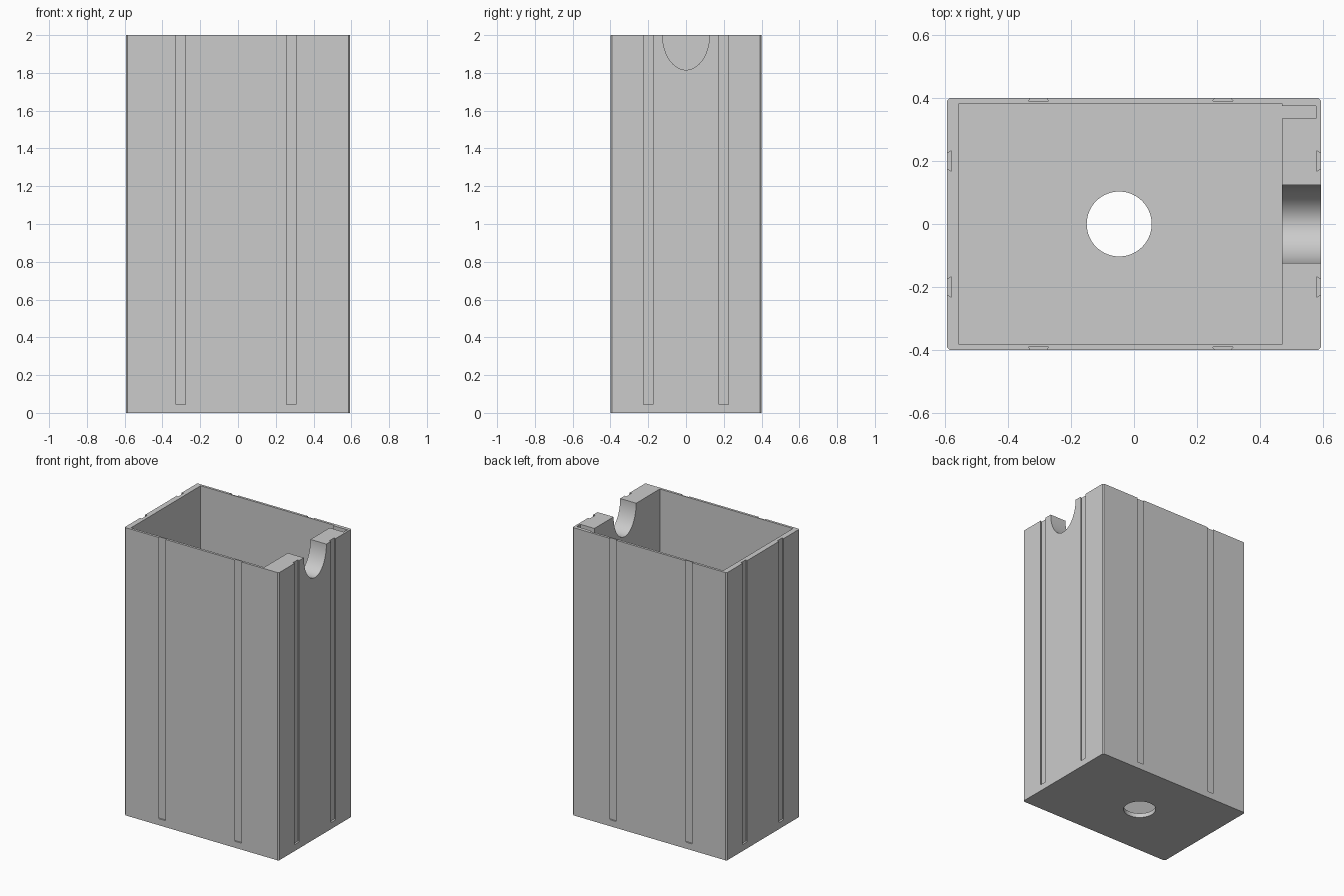
import bpy, bmesh
from math import pi, sin, cos, radians
from mathutils import Matrix, Vector

if "Cube" in bpy.data.objects:
    bpy.data.objects.remove(bpy.data.objects["Cube"], do_unlink=True)

HX, HY, HEIGHT = 0.593, 0.4, 2.0
FLOOR = 0.03
OVER = 0.1  # how far cutters run past the surface

grey = bpy.data.materials.new("light grey plastic")
grey.use_nodes = True
grey.diffuse_color = (0.6, 0.6, 0.6, 1)
grey.node_tree.nodes["Principled BSDF"].inputs["Base Color"].default_value = (0.6, 0.6, 0.6, 1)


def prism(name, outline, low, high, matrix=Matrix()):
    """Extrude a flat outline from low to high along local z."""
    bm = bmesh.new()
    face = bm.faces.new([bm.verts.new((x, y, low)) for x, y in outline])
    grown = bmesh.ops.extrude_face_region(bm, geom=[face])["geom"]
    bmesh.ops.translate(bm, vec=(0, 0, high - low),
                        verts=[v for v in grown if isinstance(v, bmesh.types.BMVert)])
    bm.transform(matrix)
    bmesh.ops.recalc_face_normals(bm, faces=bm.faces)
    mesh = bpy.data.meshes.new(name)
    bm.to_mesh(mesh)
    bm.free()
    mesh.materials.append(grey)
    obj = bpy.data.objects.new(name, mesh)
    bpy.context.collection.objects.link(obj)
    return obj


def ellipse(cx, cy, rx, ry, count=64):
    return [(cx + rx * cos(2 * pi * i / count), cy + ry * sin(2 * pi * i / count))
            for i in range(count)]


def cut(body, cutter):
    """Subtract the cutter from the body and discard it."""
    mod = body.modifiers.new(cutter.name, 'BOOLEAN')
    mod.operation, mod.solver, mod.object = 'DIFFERENCE', 'EXACT', cutter
    bpy.ops.object.modifier_apply(modifier=mod.name)
    bpy.data.objects.remove(cutter, do_unlink=True)


# Outer block with slightly chamfered upright corners
c = 0.008
body = prism("box_body", [(HX - c, -HY), (HX, c - HY), (HX, HY - c), (HX - c, HY),
                          (c - HX, HY), (-HX, HY - c), (-HX, c - HY), (c - HX, -HY)], 0, HEIGHT)
bpy.context.view_layer.objects.active = body
body.select_set(True)

# Main cavity with the narrow side slot at the back of the thick wall
left, right, depth = -0.555, 0.47, 0.383
cut(body, prism("cavity", [(left, -depth), (right, -depth), (right, 0.335), (0.578, 0.335),
                           (0.578, 0.375), (right, 0.375), (right, depth), (left, depth)],
                FLOOR, HEIGHT + OVER))

# Round hole through the floor
cut(body, prism("floor_hole", ellipse(-0.047, 0, 0.103, 0.103), -OVER, FLOOR + OVER))

# Rounded notch in the thick wall; local x, y, z become world y, z, x
turn = Matrix(((0, 0, 1, 0), (1, 0, 0, 0), (0, 1, 0, 0), (0, 0, 0, 1)))
cut(body, prism("wall_notch", ellipse(0, HEIGHT, 0.124, 0.184, 96), 0.3, HX + OVER, turn))

# Dovetail grooves, two on every side, open at the top
def groove(x, y, angle, inset):
    neck, wide = 0.024, 0.033
    outline = [(-neck, OVER), (-neck, 0), (-wide, -inset), (wide, -inset), (neck, 0), (neck, OVER)]
    place = Matrix.Translation(Vector((x, y, 0))) @ Matrix.Rotation(radians(angle), 4, 'Z')
    cut(body, prism("groove", outline, 0.045, HEIGHT + OVER, place))


for x in (-0.303, 0.282):
    groove(x, HY, 0, 0.01)
    groove(x, -HY, 180, 0.01)
for y in (-0.2, 0.2):
    groove(-HX, y, 90, 0.014)
    groove(HX, y, -90, 0.014)

bpy.ops.object.shade_smooth_by_angle(angle=radians(25))
